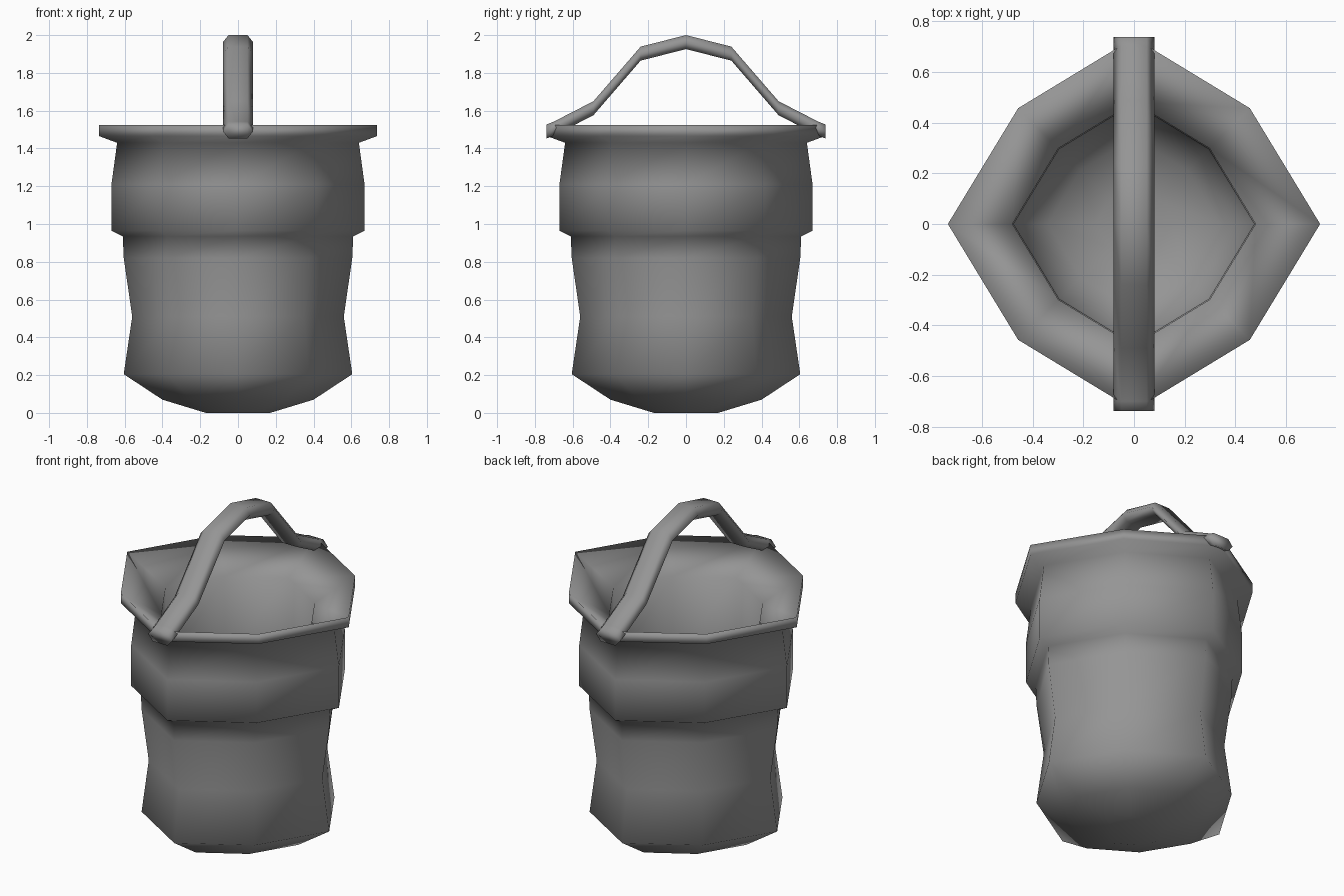
import bpy, math

if "Cube" in bpy.data.objects:
    bpy.data.objects.remove(bpy.data.objects["Cube"])

metal = bpy.data.materials.new("grey metal")
metal.diffuse_color = (0.3, 0.3, 0.3, 1)
metal.use_nodes = True
metal.node_tree.nodes["Principled BSDF"].inputs["Base Color"].default_value = metal.diffuse_color


def make(name, verts, faces):
    mesh = bpy.data.meshes.new(name)
    mesh.from_pydata(verts, [], faces)
    mesh.materials.append(metal)
    for p in mesh.polygons:
        p.use_smooth = True
    obj = bpy.data.objects.new(name, mesh)
    bpy.context.collection.objects.link(obj)
    return obj


def loft(rings, cap_start=True, cap_end=True):
    n = len(rings[0])
    verts = [v for r in rings for v in r]
    faces = [(i * n + j, i * n + (j + 1) % n, (i + 1) * n + (j + 1) % n, (i + 1) * n + j)
             for i in range(len(rings) - 1) for j in range(n)]
    if cap_start:
        faces.append(tuple(reversed(range(n))))
    if cap_end:
        faces.append(tuple((len(rings) - 1) * n + j for j in range(n)))
    return verts, faces


# Bucket: eight-sided shell, outer wall up to the rim, then the inside down to the floor
profile = [(0.17, 0), (0.40, 0.07), (0.605, 0.205), (0.56, 0.51), (0.605, 0.82),
           (0.61, 0.935), (0.67, 0.965), (0.67, 1.21), (0.64, 1.43), (0.735, 1.465),
           (0.735, 1.525), (0.48, 1.38), (0.475, 0.9), (0.48, 0.51), (0.47, 0.28),
           (0.34, 0.14), (0.15, 0.09)]


def bucket_ring(r, z):
    ring = []
    for k in range(8):
        s = r * (0.88 if k % 2 else 1.0)   # corners on the axes stand out further
        a = k * math.pi / 4
        ring.append((s * math.cos(a), s * math.sin(a), z))
    return ring


make("bucket", *loft([bucket_ring(r, z) for r, z in profile]))

# Handle: flattened six-sided bar following an arch over the opening
half = [(0.24, 1.902), (0.49, 1.613), (0.70, 1.505), (0.738, 1.49)]
path = [(-y, z) for y, z in reversed(half)] + [(0, 1.963)] + half
section = [(-0.08, 0), (-0.05, -0.037), (0.05, -0.037), (0.08, 0), (0.05, 0.037), (-0.05, 0.037)]
make("handle", *loft([[(x, y, z + dz) for x, dz in section] for y, z in path]))
